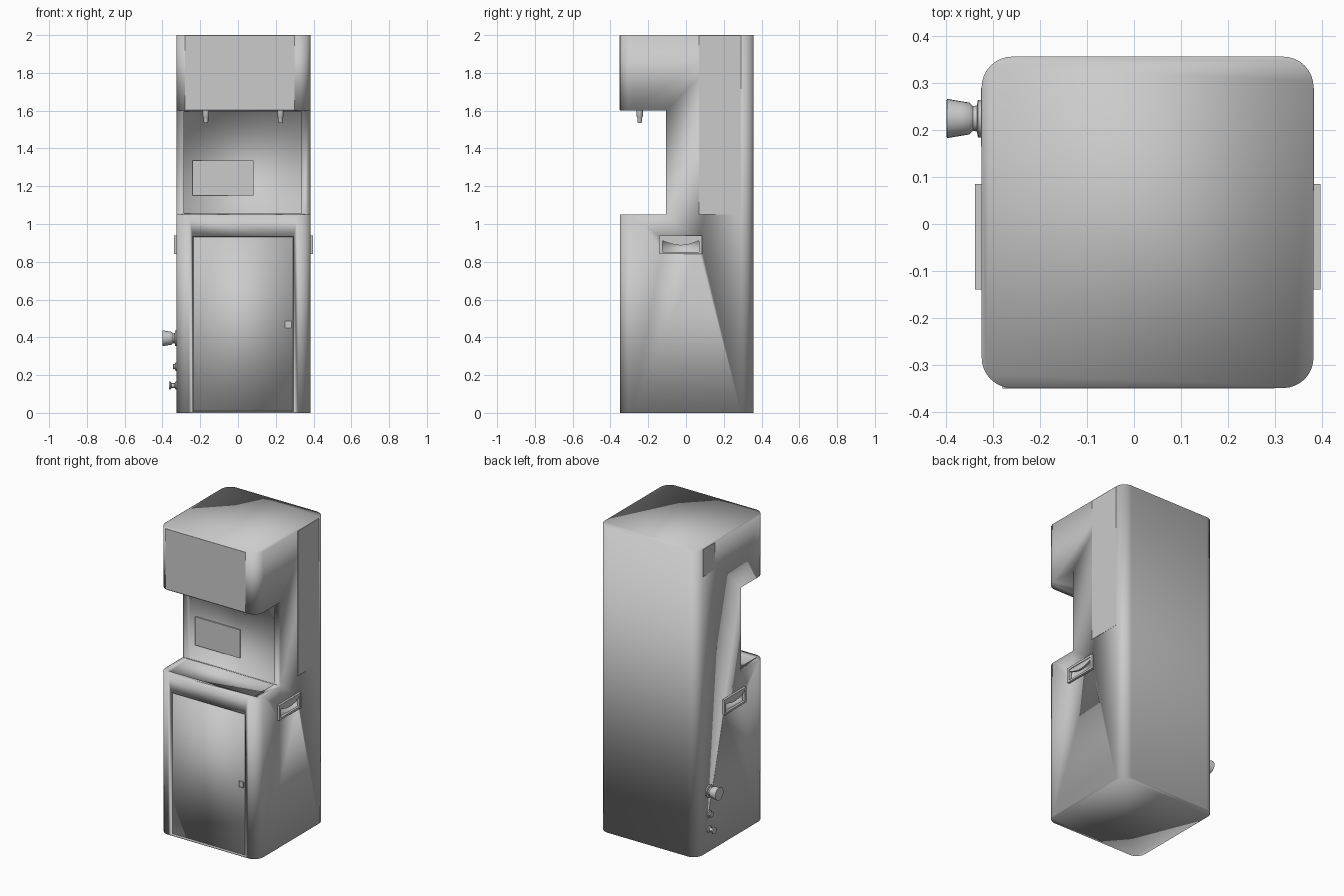
import bpy, bmesh, math
from mathutils import Matrix, Vector

if "Cube" in bpy.data.objects:
    bpy.data.objects.remove(bpy.data.objects["Cube"], do_unlink=True)

GREY = (0.6, 0.6, 0.6, 1)
grey = bpy.data.materials.new("mid_grey")
grey.use_nodes = True
grey.diffuse_color = GREY
grey.node_tree.nodes["Principled BSDF"].inputs["Base Color"].default_value = GREY


def finish(bm, name):
    bmesh.ops.recalc_face_normals(bm, faces=bm.faces[:])
    mesh = bpy.data.meshes.new(name)
    bm.to_mesh(mesh)
    bm.free()
    obj = bpy.data.objects.new(name, mesh)
    bpy.context.collection.objects.link(obj)
    mesh.materials.append(grey)
    return obj


def smooth_shade(obj, degrees):
    bpy.ops.object.select_all(action="DESELECT")
    obj.select_set(True)
    bpy.context.view_layer.objects.active = obj
    bpy.ops.object.shade_smooth_by_angle(angle=math.radians(degrees))


def box(name, x, y, z, radius=0.0):
    """Box from three ranges; radius rounds its upright edges."""
    bm = bmesh.new()
    bmesh.ops.create_cube(bm, size=1)
    for v in bm.verts:
        v.co = [r[0] if c < 0 else r[1] for c, r in zip(v.co, (x, y, z))]
    if radius:
        upright = [e for e in bm.edges
                   if abs(e.verts[0].co.z - e.verts[1].co.z) > 0.01]
        bmesh.ops.bevel(bm, geom=upright, offset=radius, segments=8,
                        profile=0.5, affect="EDGES")
    return finish(bm, name)


def cut(obj, cutter):
    mod = obj.modifiers.new("cut", "BOOLEAN")
    mod.operation = "DIFFERENCE"
    mod.solver = "EXACT"
    mod.object = cutter
    bpy.context.view_layer.objects.active = obj
    bpy.ops.object.modifier_apply(modifier=mod.name)
    bpy.data.objects.remove(cutter, do_unlink=True)


def lathe(name, profile, origin, axis, steps=24):
    """Spin (radius, distance) points about an axis leaving origin."""
    bm = bmesh.new()
    verts = [bm.verts.new((r, 0, d)) for r, d in profile]
    edges = [bm.edges.new(pair) for pair in zip(verts, verts[1:])]
    bmesh.ops.spin(bm, geom=verts + edges, cent=(0, 0, 0), axis=(0, 0, 1),
                   angle=math.tau, steps=steps)
    bmesh.ops.remove_doubles(bm, verts=bm.verts[:], dist=1e-5)
    turn = Vector((0, 0, 1)).rotation_difference(Vector(axis)).to_matrix().to_4x4()
    bmesh.ops.transform(bm, matrix=Matrix.Translation(origin) @ turn, verts=bm.verts[:])
    smooth_shade(finish(bm, name), 40)


# Cabinet with serving niche, wall recess, drip tray and door opening,
# softly shaded across all its edges
LEFT, RIGHT = 0.383, -0.325
cabinet = box("cabinet", (RIGHT, LEFT), (-0.35, 0.357), (0, 2), 0.065)
cut(cabinet, box("niche", (-1, 1), (-1, -0.105), (1.05, 1.6)))
cut(cabinet, box("wall_recess", (-0.285, 0.335), (-0.2, -0.092), (1.055, 1.595)))
cut(cabinet, box("tray_recess", (-0.285, 0.335), (-0.31, -0.11), (1.035, 1.2)))
cut(cabinet, box("door_opening", (-0.24, 0.295), (-0.5, -0.335), (0.008, 0.935)))
for side, x in (("left", LEFT), ("right", RIGHT)):
    cut(cabinet, box("pocket_" + side, (x - 0.035, x + 0.035), (-0.125, 0.07), (0.853, 0.92)))
smooth_shade(cabinet, 180)

# Front panels
box("header_panel", (-0.28, 0.30), (-0.351, -0.343), (1.603, 1.997))
door = box("door", (-0.236, 0.291), (-0.342, -0.334), (0.01, 0.931))
smooth_shade(door, 180)
box("door_lock", (0.25, 0.282), (-0.349, -0.341), (0.45, 0.487))
box("notice_plate", (-0.24, 0.083), (-0.1, -0.091), (1.15, 1.335))

# Flat panels set into the upper sides
box("left_side_panel", (LEFT - 0.004, LEFT + 0.001), (0.07, 0.29), (1.05, 1.998))
box("right_side_panel", (RIGHT - 0.001, RIGHT + 0.004), (0.165, 0.29), (1.82, 1.998))


# Side handles: frame around each pocket, with a sagging grip lip
def handle(side, x, out):
    lo, hi = sorted((x - 0.003 * out, x + 0.0145 * out))
    frame = box(side + "_handle_frame", (lo, hi), (-0.14, 0.085), (0.84, 0.94))
    cut(frame, box("opening", (lo - 0.1, hi + 0.1), (-0.125, 0.07), (0.853, 0.925)))
    bm = bmesh.new()
    n = 12
    ys = [-0.125 + 0.195 * i / n for i in range(n + 1)]
    lower = [bm.verts.new((x - 0.003 * out, y, 0.912 - 0.025 * math.sin(math.pi * i / n)))
             for i, y in enumerate(ys)]
    upper = [bm.verts.new((x - 0.003 * out, y, 0.925)) for y in ys]
    faces = [bm.faces.new((lower[i], lower[i + 1], upper[i + 1], upper[i])) for i in range(n)]
    ext = bmesh.ops.extrude_face_region(bm, geom=faces)
    moved = [g for g in ext["geom"] if isinstance(g, bmesh.types.BMVert)]
    bmesh.ops.translate(bm, verts=moved, vec=(0.013 * out, 0, 0))
    smooth_shade(finish(bm, side + "_handle_grip"), 40)


handle("left", LEFT, 1)
handle("right", RIGHT, -1)

# Dispensing spouts under the canopy
spout = [(0, -0.005), (0.017, -0.005), (0.017, 0.03), (0.013, 0.036),
         (0.013, 0.055), (0.009, 0.066), (0, 0.066)]
for name, x in (("left_spout", 0.225), ("right_spout", -0.17)):
    lathe(name, spout, (x, -0.245, 1.6), (0, 0, -1))

# Pipe fittings on the right side
outlet = [(0, -0.005), (0.04, -0.005), (0.04, 0.008), (0.028, 0.01), (0.026, 0.018),
          (0.034, 0.026), (0.037, 0.045), (0.042, 0.074), (0.036, 0.075), (0, 0.07)]
inlet = [(0, -0.005), (0.022, -0.005), (0.022, 0.006), (0.013, 0.009),
         (0.013, 0.017), (0.018, 0.02), (0, 0.02)]
tap = [(0, -0.005), (0.022, -0.005), (0.022, 0.006), (0.012, 0.01),
       (0.012, 0.026), (0.021, 0.032), (0.021, 0.04), (0, 0.04)]
for name, profile, z in (("drain_outlet", outlet, 0.395),
                         ("upper_inlet", inlet, 0.245),
                         ("lower_inlet", tap, 0.145)):
    lathe(name, profile, (RIGHT, 0.225, z), (-1, 0, 0))
